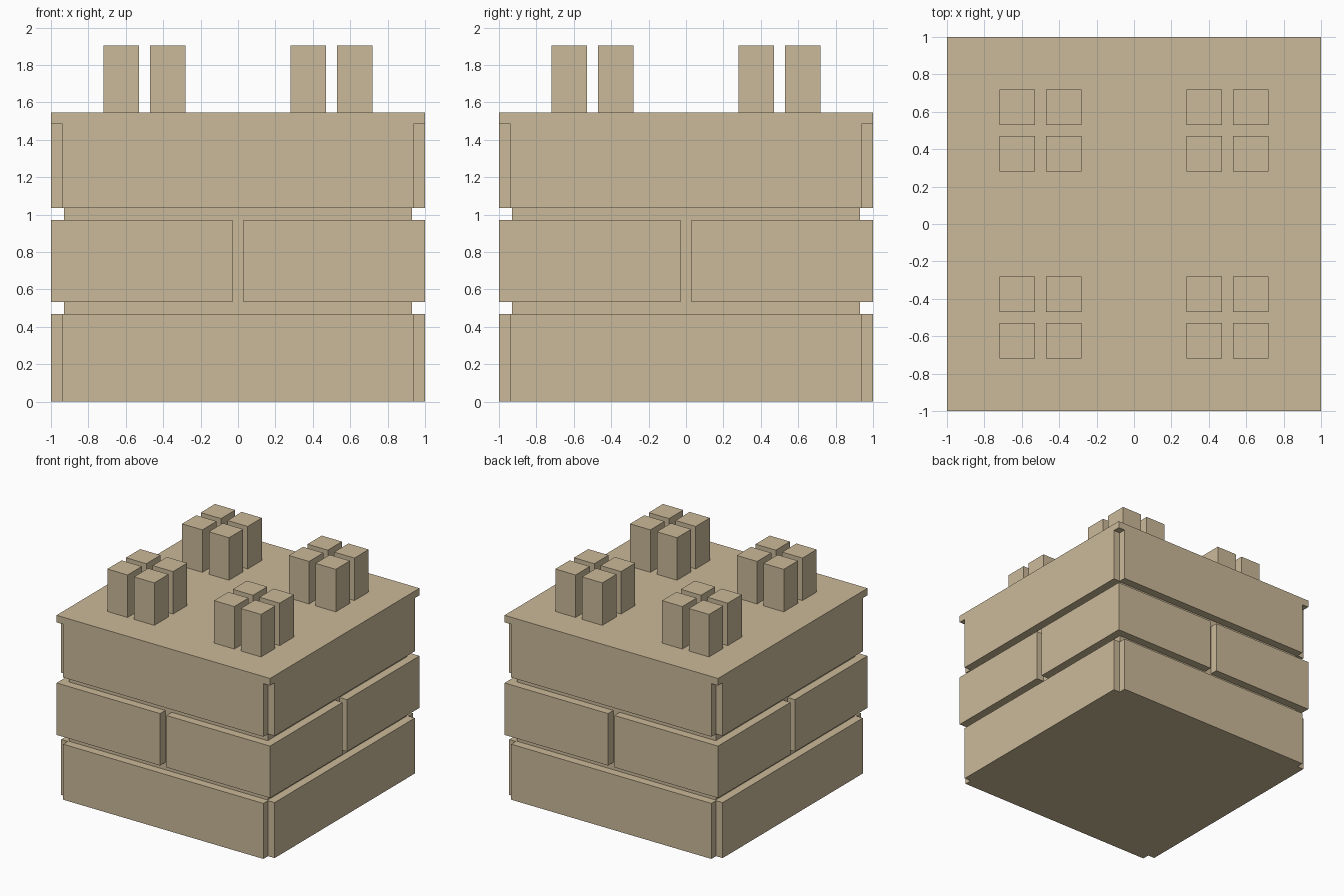
import bpy

if "Cube" in bpy.data.objects:
    bpy.data.objects.remove(bpy.data.objects["Cube"])

stone = bpy.data.materials.new("sandstone")
stone.diffuse_color = (0.6, 0.49, 0.32, 1)
stone.use_nodes = True
stone.node_tree.nodes["Principled BSDF"].inputs["Base Color"].default_value = stone.diffuse_color

TOP = 1.545      # top of the block
CORE = 0.93      # depth reached by the mortar grooves


def box(name, lo, hi):
    """Axis-aligned box between two corners."""
    bpy.ops.mesh.primitive_cube_add(size=1)
    ob = bpy.context.object
    ob.name = name
    for v in ob.data.vertices:
        v.co = [lo[i] + (v.co[i] + 0.5) * (hi[i] - lo[i]) for i in range(3)]
    return ob


def cut(target, lo, hi):
    """Subtract a box from the target and discard the cutter."""
    lo, hi = [[f(p) for p in zip(lo, hi)] for f in (min, max)]
    cutter = box("cutter", lo, hi)
    cutter.hide_render = True
    mod = target.modifiers.new("cut", 'BOOLEAN')
    mod.operation, mod.solver, mod.object = 'DIFFERENCE', 'EXACT', cutter
    bpy.context.view_layer.objects.active = target
    bpy.ops.object.modifier_apply(modifier=mod.name)
    bpy.data.objects.remove(cutter)


block = box("brick_block", (-1, -1, 0), (1, 1, TOP))
block.data.materials.append(stone)

# Horizontal mortar grooves all the way round
for z0, z1 in ((0.47, 0.532), (0.972, 1.035)):
    for s in (-1, 1):
        cut(block, (s * CORE, -1.1, z0), (s * 1.1, 1.1, z1))
        cut(block, (-1.1, s * CORE, z0), (1.1, s * 1.1, z1))

# Corner notches in the bottom and top courses
for z0, z1 in ((-0.1, 0.5), (1.0, 1.485)):
    for sx in (-1, 1):
        for sy in (-1, 1):
            cut(block, (sx * 0.938, sy * 0.938, z0), (sx * 1.1, sy * 1.1, z1))

# Vertical joint in the middle of each side of the middle course
for s in (-1, 1):
    cut(block, (-0.03, s * CORE, 0.5), (0.03, s * 1.1, 1.0))
    cut(block, (s * CORE, -0.03, 0.5), (s * 1.1, 0.03, 1.0))

# Square pegs: four clusters of four, one quadrant mirrored to the others
for i, (x0, x1) in enumerate(((0.28, 0.47), (0.53, 0.72))):
    for j, (y0, y1) in enumerate(((0.28, 0.47), (0.53, 0.72))):
        peg = box(f"pegs_{i}{j}", (x0, y0, TOP), (x1, y1, 1.905))
        peg.data.materials.append(stone)
        mirror = peg.modifiers.new("mirror", 'MIRROR')
        mirror.use_axis = (True, True, False)
